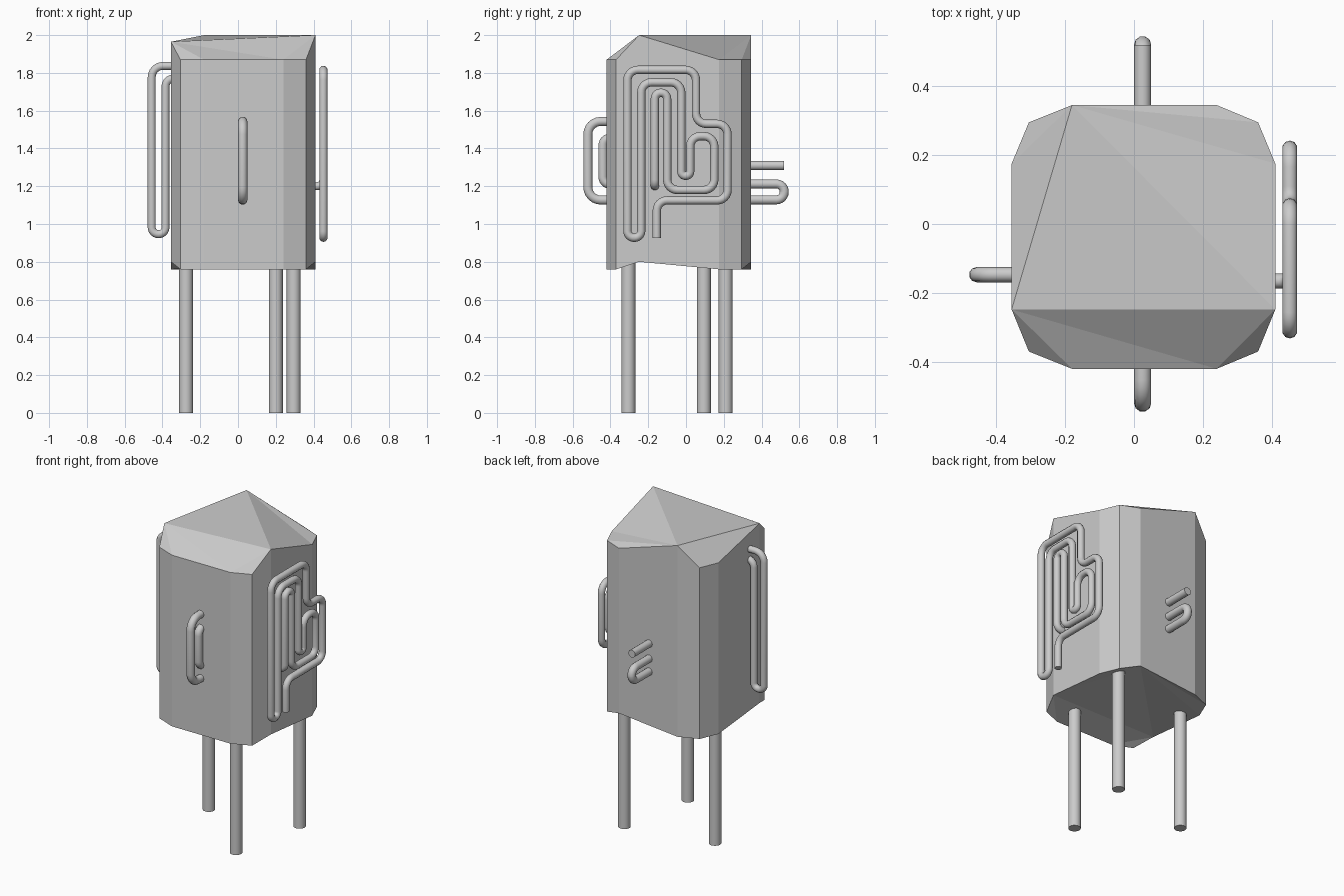
import bpy, bmesh, math
from mathutils import Vector

if "Cube" in bpy.data.objects:
    bpy.data.objects.remove(bpy.data.objects["Cube"])


def activate(obj):
    bpy.ops.object.select_all(action='DESELECT')
    obj.select_set(True)
    bpy.context.view_layer.objects.active = obj


def fillet(points, radius, steps=6):
    """Round the inner corners of a polyline."""
    pts = [Vector(p) for p in points]
    out = [pts[0]]
    for i in range(1, len(pts) - 1):
        a, p, b = pts[i - 1:i + 2]
        r = min(radius, (a - p).length * 0.49, (b - p).length * 0.49)
        u, v = (a - p).normalized(), (b - p).normalized()
        center = p + (u + v) * r
        for k in range(steps + 1):
            t = math.pi / 2 * k / steps
            out.append(center - v * r * math.cos(t) - u * r * math.sin(t))
    out.append(pts[-1])
    return out


def pipe(name, points, radius, bend=0.06):
    curve = bpy.data.curves.new(name, 'CURVE')
    curve.dimensions = '3D'
    curve.bevel_depth = radius
    curve.bevel_resolution = 3
    curve.use_fill_caps = True
    pts = fillet(points, bend)
    spline = curve.splines.new('POLY')
    spline.points.add(len(pts) - 1)
    for sp, p in zip(spline.points, pts):
        sp.co = (*p, 1)
    obj = bpy.data.objects.new(name, curve)
    bpy.context.collection.objects.link(obj)
    activate(obj)
    bpy.ops.object.convert(target='MESH')
    bpy.ops.object.shade_smooth_by_angle(angle=math.radians(40))
    return obj


# Tank body: square outline with two-step chamfered corners, counter-clockwise
outline = [(-0.18, -0.42), (0.24, -0.42), (0.36, -0.37), (0.41, -0.248),
           (0.41, 0.175), (0.36, 0.295), (0.24, 0.345), (-0.18, 0.345),
           (-0.305, 0.295), (-0.355, 0.175), (-0.355, -0.248), (-0.305, -0.37)]
top_peaks = {10: 1.965, 3: 2.0, 7: 2.0}
bottom_dents = {10: 0.80, 3: 0.80, 6: 0.80}

bm = bmesh.new()
top = [bm.verts.new((x, y, top_peaks.get(i, 1.87))) for i, (x, y) in enumerate(outline)]
low = [bm.verts.new((x, y, bottom_dents.get(i, 0.76))) for i, (x, y) in enumerate(outline)]
for i in range(12):
    j = (i + 1) % 12
    bm.faces.new((low[i], low[j], top[j], top[i]))
# Faceted caps: a middle triangle with sloping fans around it
front = [(10, 11, 0), (10, 0, 1), (10, 1, 3), (1, 2, 3)]
top_tris = front + [(10, 3, 7), (7, 3, 4), (7, 4, 5), (7, 5, 6),
                    (7, 8, 9), (7, 9, 10)]
low_tris = front + [(10, 3, 6), (3, 4, 5), (3, 5, 6),
                    (6, 7, 8), (6, 8, 9), (6, 9, 10)]
for t in top_tris:
    bm.faces.new([top[i] for i in t])
for t in low_tris:
    bm.faces.new([low[i] for i in reversed(t)])
bmesh.ops.recalc_face_normals(bm, faces=bm.faces)
mesh = bpy.data.meshes.new("tank_body")
bm.to_mesh(mesh)
bm.free()
bpy.context.collection.objects.link(bpy.data.objects.new("tank_body", mesh))

# Three legs
for name, x, y in [("front_leg", 0.20, -0.305), ("left_leg", -0.275, 0.095),
                   ("back_leg", 0.295, 0.21)]:
    bpy.ops.mesh.primitive_cylinder_add(vertices=20, radius=0.037, depth=0.83,
                                        location=(x, y, 0.415))
    bpy.context.object.name = name
    bpy.ops.object.shade_smooth_by_angle(angle=math.radians(40))

# Winding coil on the right side
coil = [(-0.165, 1.20), (-0.165, 1.695), (-0.1, 1.695), (-0.1, 1.18),
        (0.15, 1.18), (0.15, 1.465), (0.022, 1.465), (0.022, 1.255),
        (-0.025, 1.255), (-0.025, 1.75), (-0.237, 1.75), (-0.237, 0.927),
        (-0.31, 0.927), (-0.31, 1.816), (0.053, 1.816), (0.053, 1.53),
        (0.22, 1.53), (0.22, 1.125), (-0.155, 1.125), (-0.155, 0.927)]
pipe("right_coil", [(0.38, -0.165, 1.20)] + [(0.452, y, z) for y, z in coil], 0.022, 0.055)

# Long loop on the left side
loop = [(-0.3, 1.837), (-0.457, 1.837), (-0.457, 0.946), (-0.384, 0.946),
        (-0.384, 1.77), (-0.3, 1.77)]
pipe("left_loop", [(x, -0.147, z) for x, z in loop], 0.022)

# Handles on the front and pipes on the back, all in one vertical plane
for name, path in {
    "front_handle": [(-0.38, 1.543), (-0.52, 1.543), (-0.52, 1.127), (-0.38, 1.127)],
    "front_inner_pipe": [(-0.36, 1.455), (-0.44, 1.455), (-0.44, 1.21), (-0.36, 1.21)],
    "back_loop": [(0.3, 1.212), (0.52, 1.212), (0.52, 1.128), (0.3, 1.128)],
    "back_rod": [(0.3, 1.31), (0.52, 1.31)],
}.items():
    pipe(name, [(0.025, y, z) for y, z in path], 0.025, 0.075)
